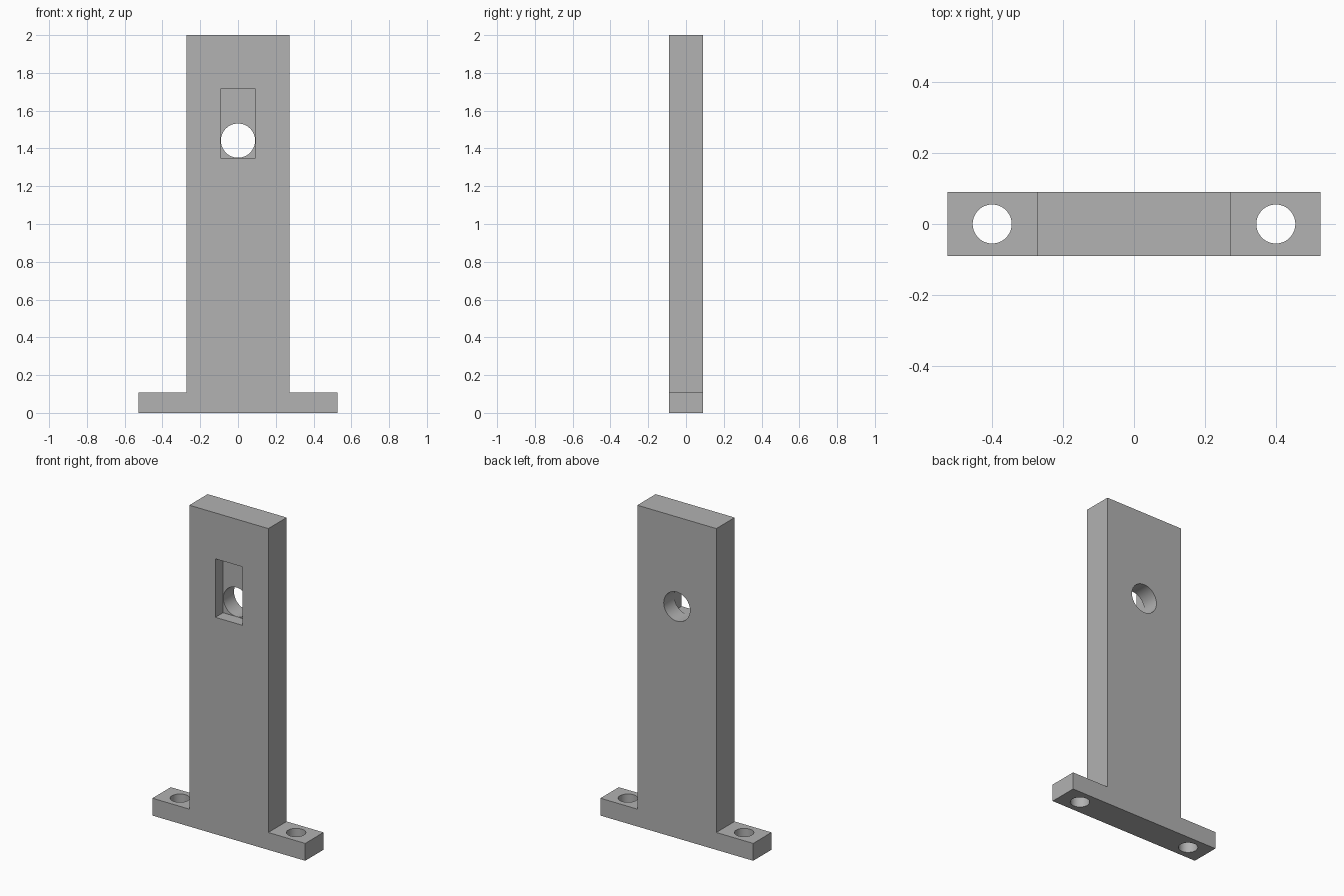
import bpy
import bmesh
from mathutils import Matrix

if "Cube" in bpy.data.objects:
    bpy.data.objects.remove(bpy.data.objects["Cube"], do_unlink=True)

DEPTH = 0.18

grey = bpy.data.materials.new("plain grey")
grey.use_nodes = True
colour = (0.445, 0.445, 0.445, 1)
grey.diffuse_color = colour
grey.node_tree.nodes["Principled BSDF"].inputs["Base Color"].default_value = colour


def new_object(name, bm):
    bmesh.ops.recalc_face_normals(bm, faces=bm.faces)
    mesh = bpy.data.meshes.new(name)
    bm.to_mesh(mesh)
    bm.free()
    mesh.materials.append(grey)
    obj = bpy.data.objects.new(name, mesh)
    bpy.context.collection.objects.link(obj)
    return obj


def cylinder(name, radius, length, place, turn=0):
    bm = bmesh.new()
    matrix = Matrix.Translation(place) @ Matrix.Rotation(turn, 4, "X")
    bmesh.ops.create_cone(bm, cap_ends=True, segments=64, radius1=radius,
                          radius2=radius, depth=length, matrix=matrix)
    return new_object(name, bm)


def box(name, size, place):
    bm = bmesh.new()
    matrix = Matrix.Translation(place) @ Matrix.Diagonal((*size, 1))
    bmesh.ops.create_cube(bm, size=1, matrix=matrix)
    return new_object(name, bm)


# Upright bracket: inverted T outline, extruded front to back
half_outline = [(0.526, 0), (0.526, 0.108), (0.272, 0.108), (0.272, 2)]
outline = half_outline + [(-x, z) for x, z in reversed(half_outline)]
bm = bmesh.new()
face = bm.faces.new([bm.verts.new((x, -DEPTH / 2, z)) for x, z in outline])
extruded = bmesh.ops.extrude_face_region(bm, geom=[face])["geom"]
bmesh.ops.translate(bm, vec=(0, DEPTH, 0),
                    verts=[v for v in extruded if isinstance(v, bmesh.types.BMVert)])
bracket = new_object("upright_bracket", bm)

# Cutters: front pocket, round through hole, two mounting holes in the feet
cutters = [
    box("pocket_cutter", (0.185, 0.15, 0.364), (0, -DEPTH / 2, 1.532)),
    cylinder("through_hole_cutter", 0.0905, 0.5, (0, 0, 1.4415), 1.570796),
]
for side, x in (("left", 0.4), ("right", -0.4)):
    cutters.append(cylinder(side + "_foot_hole_cutter", 0.055, 0.5, (x, 0, 0.05)))

bpy.context.view_layer.objects.active = bracket
bracket.select_set(True)
for cutter in cutters:
    cut = bracket.modifiers.new(cutter.name, "BOOLEAN")
    cut.operation = "DIFFERENCE"
    cut.solver = "EXACT"
    cut.object = cutter
    bpy.ops.object.modifier_apply(modifier=cut.name)
    bpy.data.objects.remove(cutter, do_unlink=True)

# Smooth hole walls, crisp edges
bpy.ops.object.shade_smooth_by_angle(angle=0.5)
